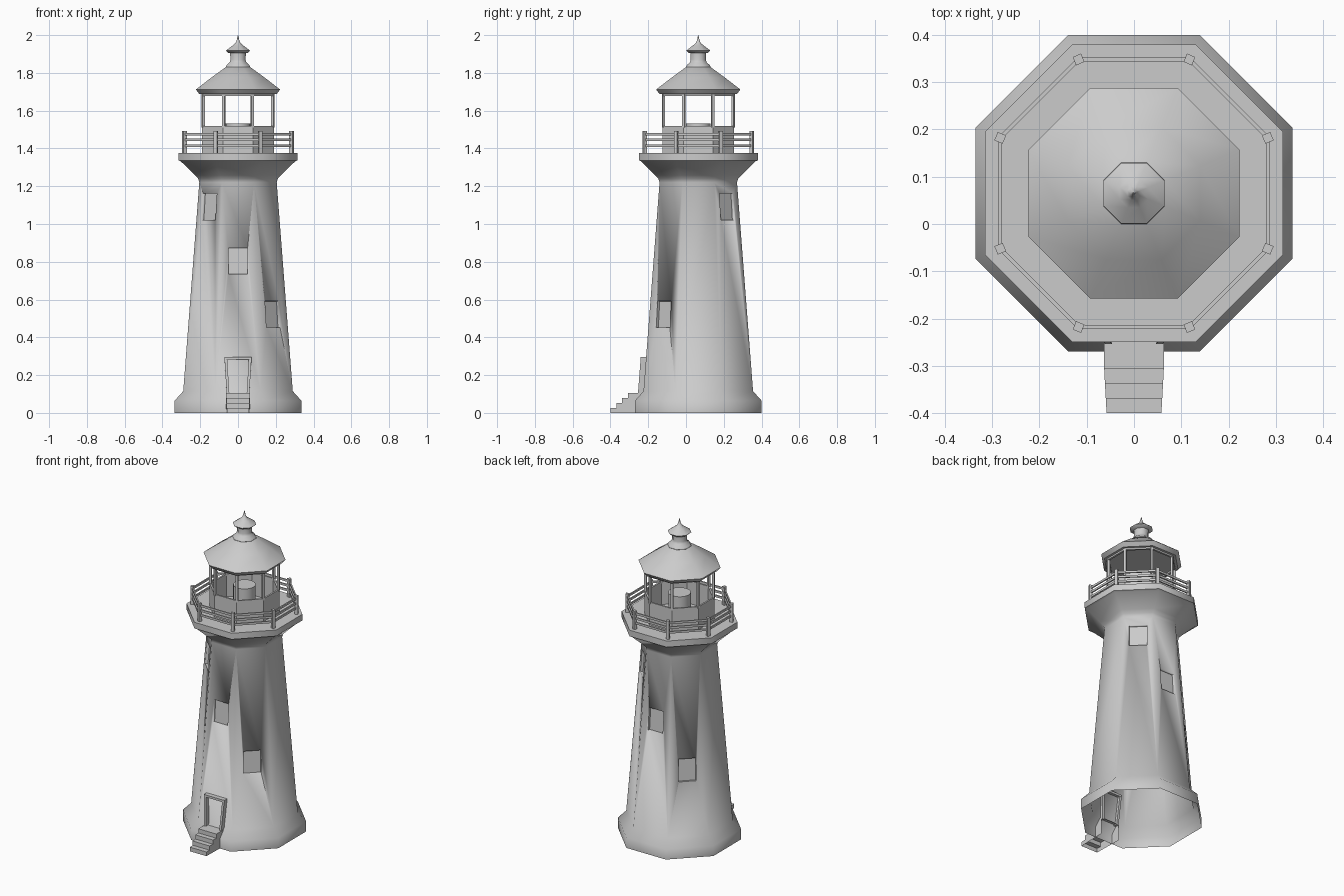
import bpy, bmesh
from math import pi, cos, sin, atan, radians
from mathutils import Vector, Matrix

if "Cube" in bpy.data.objects:
    bpy.data.objects.remove(bpy.data.objects["Cube"])

CY = 0.065                       # y of the tower axis
K = 1 / cos(pi / 8)              # apothem -> corner radius
SLOPE = (0.29 - 0.205) / (1.22 - 0.115)


def finish(name, bm, angle=50):
    bmesh.ops.recalc_face_normals(bm, faces=bm.faces)
    me = bpy.data.meshes.new(name)
    bm.to_mesh(me)
    bm.free()
    ob = bpy.data.objects.new(name, me)
    bpy.context.collection.objects.link(ob)
    bpy.ops.object.select_all(action='DESELECT')
    bpy.context.view_layer.objects.active = ob
    ob.select_set(True)
    bpy.ops.object.shade_smooth_by_angle(angle=radians(angle))
    return ob


def corner(a, z, k):
    t = pi / 8 + k * pi / 4
    return Vector((a * K * cos(t), CY + a * K * sin(t), z))


def octagon(name, profile, closed=False, angle=50):
    """Eight-sided lathe of (apothem, z) points, capped or closed into a ring."""
    bm = bmesh.new()
    rings = [[bm.verts.new(corner(a, z, k)) for k in range(8)] for a, z in profile]
    pairs = list(zip(rings, rings[1:])) + ([(rings[-1], rings[0])] if closed else [])
    for lo, hi in pairs:
        for k in range(8):
            bm.faces.new((lo[k], lo[(k + 1) % 8], hi[(k + 1) % 8], hi[k]))
    if not closed:
        bm.faces.new(rings[0])
        bm.faces.new(rings[-1])
    return finish(name, bm, angle)


def bar(bm, p, q, w, h, side):
    """Box from p to q; w is its width along side, h its other width."""
    d = q - p
    x = d.normalized()
    y = (side - side.dot(x) * x).normalized()
    rot = Matrix((x, y, x.cross(y))).transposed().to_4x4()
    bmesh.ops.create_cube(bm, size=1, matrix=Matrix.Translation((p + q) / 2) @ rot
                          @ Matrix.Diagonal((d.length, w, h, 1)))


def wall(z):
    return 0.29 - SLOPE * (z - 0.115)


# Tower shell with flared gallery deck
tower = octagon("tower", [(0.335, 0), (0.335, 0.065), (0.29, 0.115), (0.205, 1.22),
                          (0.211, 1.24), (0.228, 1.258), (0.303, 1.332), (0.315, 1.337),
                          (0.315, 1.376), (0.1, 1.376)])

# Window recesses: three on each half of the tower
bm = bmesh.new()
for half in (0, pi):
    for ang, z in ((-pi / 2, 0.805), (-pi / 4, 0.522), (-3 * pi / 4, 1.092)):
        t = ang + half
        m = (Matrix.Translation((wall(z) * cos(t), CY + wall(z) * sin(t), z))
             @ Matrix.Rotation(t, 4, 'Z') @ Matrix.Rotation(-atan(SLOPE), 4, 'Y')
             @ Matrix.Diagonal((0.032, 0.102, 0.14, 1)))
        bmesh.ops.create_cube(bm, size=1, matrix=m)
cutter = finish("window_cutter", bm)
mod = tower.modifiers.new("windows", 'BOOLEAN')
mod.operation, mod.solver, mod.object = 'DIFFERENCE', 'EXACT', cutter
bpy.context.view_layer.objects.active = tower
bpy.ops.object.modifier_apply(modifier=mod.name)
bpy.data.objects.remove(cutter)

# The tower is open underneath
bm = bmesh.new()
bm.from_mesh(tower.data)
bmesh.ops.delete(bm, geom=[f for f in bm.faces if f.calc_center_median().z < 0.001],
                 context='FACES')
bm.to_mesh(tower.data)
bm.free()

# Door frame leaning with the wall
bm = bmesh.new()
for s in (-1, 1):
    bar(bm, Vector((s * 0.053, CY - wall(0.1) - 0.006, 0.1)),
        Vector((s * 0.065, CY - wall(0.295) - 0.006, 0.295)), 0.014, 0.045, Vector((1, 0, 0)))
yt = CY - wall(0.29) - 0.006
bar(bm, Vector((-0.072, yt, 0.289)), Vector((0.072, yt, 0.289)), 0.014, 0.045, Vector((0, 0, 1)))
finish("door_frame", bm)

# Entrance steps, hollow underneath
bm = bmesh.new()
outline = [(-0.4, 0)]
for i in range(4):
    outline += [(-0.4 + 0.031 * i, 0.0265 * (i + 1)), (-0.4 + 0.031 * min(i + 1, 3), 0.0265 * (i + 1))]
outline[-1] = (-0.215, 0.106)
outline.append((-0.215, 0))
sides = [[bm.verts.new((s * (0.058 + 0.005 * min(1, (y + 0.4) / 0.09)), y, z))
          for y, z in outline] for s in (-1, 1)]
for i in range(len(outline) - 2):
    bm.faces.new((sides[0][i], sides[0][i + 1], sides[1][i + 1], sides[1][i]))
for side in sides:
    bm.faces.new(side)
finish("entrance_steps", bm, 30)

# Gallery railing
bm = bmesh.new()
up = Vector((0, 0, 1))
for k in range(8):
    p = corner(0.283, 1.37, k)
    radial = Vector((p.x, p.y - CY, 0))
    bar(bm, p, p + up * 0.122, 0.019, 0.019, radial)
    for z in (1.415, 1.445, 1.475):
        bar(bm, corner(0.283, z, k), corner(0.283, z, k + 1), 0.013, 0.008, up)
finish("gallery_railing", bm, 30)

# Lantern room: low wall, corner posts, top ring
octagon("lantern_wall", [(0.19, 1.37), (0.19, 1.52), (0.18, 1.52), (0.18, 1.37)], True, 30)
octagon("lantern_top_ring", [(0.19, 1.678), (0.19, 1.695), (0.178, 1.695), (0.178, 1.678)], True, 30)
bm = bmesh.new()
for k in range(8):
    p = corner(0.184, 1.51, k)
    bar(bm, p, p + up * 0.18, 0.014, 0.014, Vector((p.x, p.y - CY, 0)))
finish("lantern_posts", bm, 30)

# Lamp
bm = bmesh.new()
bmesh.ops.create_cone(bm, cap_ends=True, segments=24, radius1=0.065, radius2=0.065, depth=0.16,
                      matrix=Matrix.Translation((0, CY, 1.452)))
finish("lamp", bm)

# Roof with ventilator neck, cap and spike
octagon("lantern_roof", [(0.205, 1.688), (0.223, 1.712), (0.14, 1.776), (0.066, 1.83), (0.04, 1.835)])
octagon("roof_neck", [(0.06, 1.825), (0.065, 1.832), (0.06, 1.842), (0.044, 1.856), (0.04, 1.87),
                      (0.042, 1.91)])
octagon("roof_cap", [(0.05, 1.905), (0.064, 1.918), (0.03, 1.944), (0.014, 1.957),
                     (0.007, 1.972), (0.001, 2.0)])
